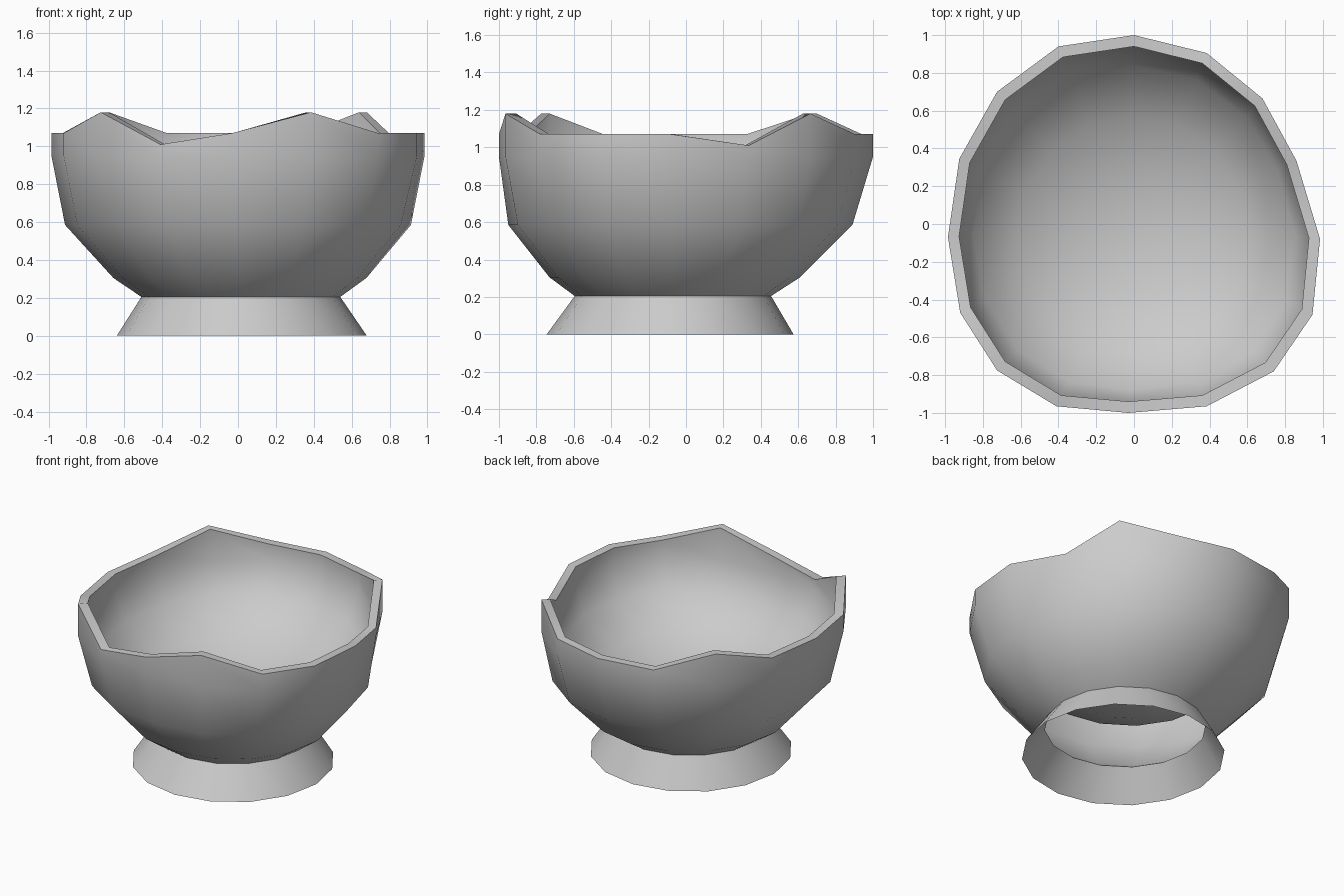
import bpy, bmesh, math

if "Cube" in bpy.data.objects:
    bpy.data.objects.remove(bpy.data.objects["Cube"])

# Hand-formed rim outline seen from above (clockwise from the back)
RIM = [(0, 1.0), (.385, .905), (.68, .665), (.86, .335), (.985, -.08), (.945, -.48),
       (.74, -.78), (.385, -.965), (-.03, -1.0), (-.41, -.965), (-.725, -.775),
       (-.92, -.47), (-.985, -.07), (-.925, .345), (-.725, .70), (-.40, .94)]
# Broken edge: peaks and notches, everything else at 1.07
EDGE = {2: 1.18, 7: 1.18, 10: 1.18, 14: 1.18, 3: 1.01, 9: 1.01}
N = len(RIM)


def ring(bm, r, z, dx=0.0, dy=0.0, round_=0.0):
    """Ring blended from rim outline (round_=0) to circle (1); z=None follows the edge."""
    verts = []
    for i, (x, y) in enumerate(RIM):
        a = math.tau * i / N
        px = x + (math.sin(a) - x) * round_
        py = y + (math.cos(a) - y) * round_
        verts.append(bm.verts.new((px * r + dx, py * r + dy,
                                   EDGE.get(i, 1.07) if z is None else z)))
    return verts


def skin(name, rings, centre=None):
    bm = bmesh.new()
    loops = [ring(bm, *r) for r in rings]
    for a, b in zip(loops, loops[1:]):
        for i in range(N):
            j = (i + 1) % N
            bm.faces.new((a[i], b[i], b[j], a[j]))
    if centre:
        c = bm.verts.new(centre)
        for i in range(N):
            bm.faces.new((loops[-1][i], c, loops[-1][(i + 1) % N]))
    me = bpy.data.meshes.new(name)
    bm.to_mesh(me)
    bm.free()
    ob = bpy.data.objects.new(name, me)
    bpy.context.collection.objects.link(ob)
    bpy.ops.object.select_all(action='DESELECT')
    bpy.context.view_layer.objects.active = ob
    ob.select_set(True)
    bpy.ops.object.shade_smooth_by_angle(angle=math.radians(45))
    return ob


# Bowl: outer wall upwards, over the broken rim, then down the rounded inside
skin("bowl", [
    (.525, .205, .015, -.07, 1),
    (.67, .305, .01, -.06, .8),
    (.92, .585, 0, -.03, .5),
    (1.0, .95),
    (1.0, None),
    (.94, None),
    (.94, .95),
    (.86, .75, 0, -.02, .4),
    (.62, .57, 0, -.05, .8),
    (.34, .465, 0, -.06, 1),
], centre=(0, -.06, .43))

# Flared hollow foot
skin("foot", [(.66, 0, .02, -.085, 1), (.525, .205, .015, -.07, 1)])
